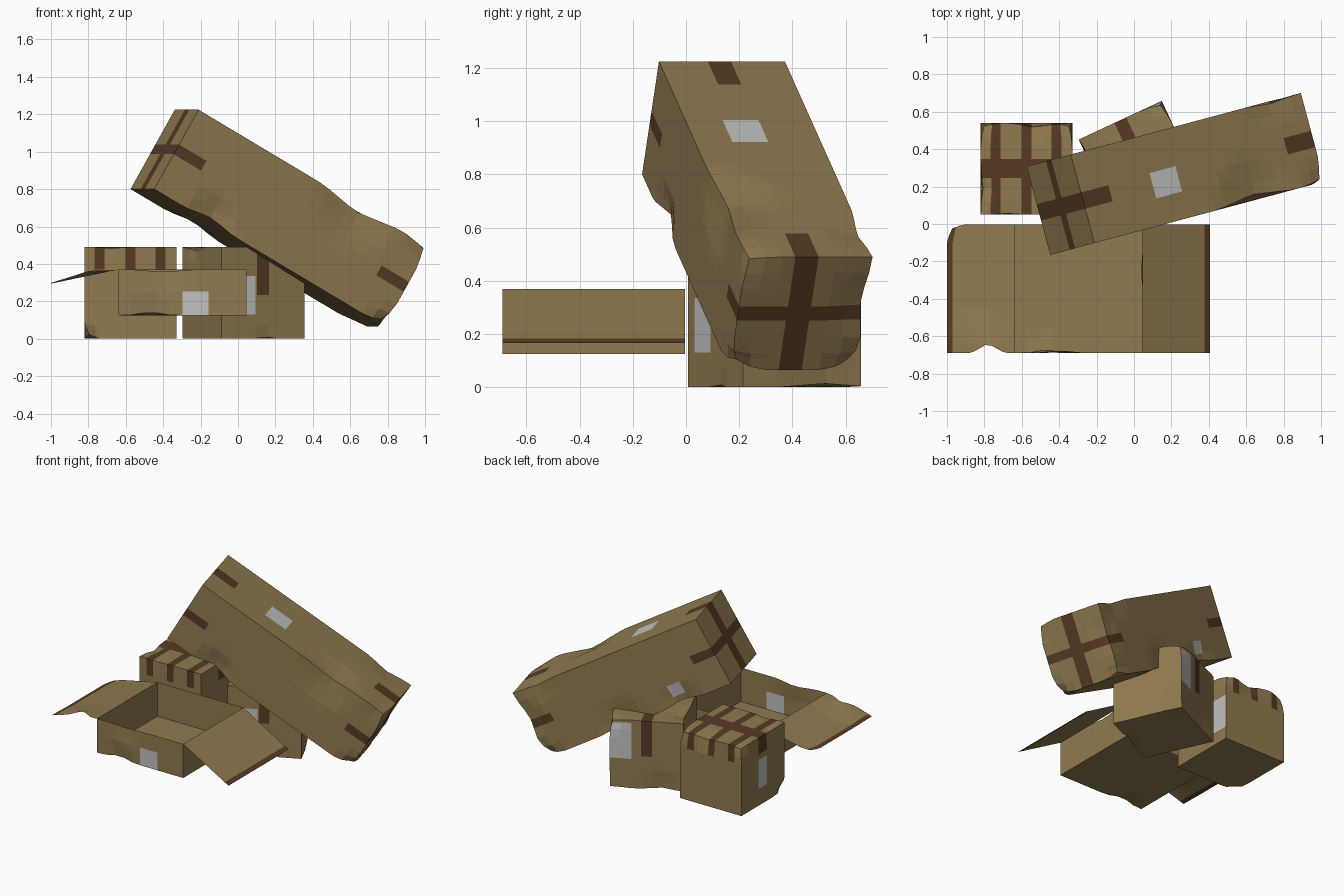
import bpy, bmesh
from math import radians, pi
from mathutils import Vector

if "Cube" in bpy.data.objects:
    bpy.data.objects.remove(bpy.data.objects["Cube"], do_unlink=True)


def material(name, rgb):
    m = bpy.data.materials.new(name)
    m.use_nodes = True
    m.diffuse_color = (*rgb, 1)
    bsdf = m.node_tree.nodes["Principled BSDF"]
    bsdf.inputs["Base Color"].default_value = (*rgb, 1)
    bsdf.inputs["Roughness"].default_value = 0.9
    return m


MATS = [material("cardboard", (0.28, 0.195, 0.08)),
        material("brown_tape", (0.095, 0.042, 0.017)),
        material("grey_label", (0.54, 0.54, 0.54))]
CARD, TAPE, LABEL = range(3)
ALL = (-9, 9)
S = 0.49          # standard carton side
H = S / 2


def finish(name, bm, loc, rot):
    me = bpy.data.meshes.new(name)
    bm.to_mesh(me)
    bm.free()
    for m in MATS:
        me.materials.append(m)
    ob = bpy.data.objects.new(name, me)
    ob.location, ob.rotation_euler = loc, rot
    bpy.context.collection.objects.link(ob)
    return ob


def dent(bm, point, radius, push):
    """Push vertices near a point, fading out with distance."""
    p = Vector(point)
    for v in bm.verts:
        d = (v.co - p).length
        if d < radius:
            v.co += push * (1 - d / radius)


def carton(name, size, loc, rot, patches=(), dents=(), open_top=False):
    """Carton cut into a grid; patches are (axis, side, range, range, colour)."""
    bm = bmesh.new()
    bmesh.ops.create_cube(bm, size=1)
    bmesh.ops.scale(bm, vec=size, verts=bm.verts)
    half = [s / 2 for s in size]
    for axis in range(3):
        n = round(size[axis] / 0.07)
        cuts = {round(-half[axis] + size[axis] * i / n, 3) for i in range(1, n)}
        for face_axis, side, r1, r2, col in patches:
            others = [a for a in range(3) if a != face_axis]
            if axis in others:
                cuts.update((r1, r2)[others.index(axis)])
        normal = Vector([float(a == axis) for a in range(3)])
        for c in sorted(cuts):
            if abs(c) < half[axis] - 0.001:
                bmesh.ops.bisect_plane(bm, geom=bm.verts[:] + bm.edges[:] + bm.faces[:],
                                       dist=1e-5, plane_co=normal * c, plane_no=normal)
    bm.normal_update()
    # Colour the faces lying inside each tape or label patch
    for f in bm.faces:
        c = f.calc_center_median()
        for axis, side, r1, r2, col in patches:
            u, v = [c[a] for a in range(3) if a != axis]
            if f.normal[axis] * side > 0.9 and r1[0] < u < r1[1] and r2[0] < v < r2[1]:
                f.material_index = col
    if open_top:
        top = [f for f in bm.faces if f.normal.z > 0.9]
        bmesh.ops.delete(bm, geom=top, context='FACES')
    # Crush edges and corners inwards
    for point, radius, depth in dents:
        push = Vector([(-1 if p > 0 else 1) if abs(p) > h - 0.01 else 0
                       for p, h in zip(point, half)])
        dent(bm, point, radius, push.normalized() * depth)
    return finish(name, bm, loc, rot)


def flap(name, length, width, hinge, rot, dents=()):
    """Thin lid flap with a tape strip on its free edge."""
    bm = bmesh.new()
    bmesh.ops.create_grid(bm, x_segments=12, y_segments=14, size=0.5)
    bmesh.ops.translate(bm, vec=(0.5, 0, 0), verts=bm.verts)
    bmesh.ops.scale(bm, vec=(length, width, 1), verts=bm.verts)
    for f in bm.faces:
        if f.calc_center_median().x > length * 0.92:
            f.material_index = TAPE
    for point, radius, push in dents:
        dent(bm, point, radius, Vector(push))
    return finish(name, bm, hinge, rot)


# Small carton with three tape strips and one crossing strip
strips = [(-0.192, -0.139), (-0.027, 0.026), (0.135, 0.188)]
band = (-0.048, 0.052)
patches = [(2, 1, ALL, band, TAPE)]
for r in strips:
    patches.append((2, 1, r, ALL, TAPE))
    patches += [(1, s, r, (0.125, 9), TAPE) for s in (-1, 1)]
patches += [(0, s, band, (0.125, 9), TAPE) for s in (-1, 1)]
patches += [(0, -1, band, (-0.125, 0.085), LABEL),
            (0, 1, (0.1, 9), (-0.155, 0.085), LABEL)]
carton("small_carton", (S, S, S), (-0.575, 0.295, H), (0, 0, 0), patches,
       [((-H, H, H), 0.1, 0.03), ((0.05, H, H), 0.12, 0.035),
        ((H, H, H), 0.1, 0.03), ((-H, -H, -H), 0.08, 0.04),
        ((-0.1, -H, H), 0.09, 0.01), ((-H, -0.1, H), 0.1, 0.02)])

# Turned carton with one tape strip over the top
strip = (-0.035, 0.035)
carton("turned_carton", (S, S, S), (0.03, 0.333, H), (0, 0, radians(25)),
       [(2, 1, strip, ALL, TAPE), (1, 1, strip, (-0.01, 9), TAPE),
        (1, -1, strip, (-0.01, 9), TAPE),
        (1, -1, (-0.185, -0.045), (-0.115, 0.09), LABEL),
        (1, 1, (0.1, 9), (-0.035, 0.225), LABEL)],
       [((H, H, H), 0.1, 0.03), ((-H, 0.1, H), 0.12, 0.03),
        ((H, 0.1, -H), 0.2, 0.02), ((0.02, -H, -H), 0.08, 0.015),
        ((-0.1, H, -H), 0.15, 0.02)])

# Long leaning carton with crossed tape on both ends
L = 3 * H
wide, thin = (-0.055, 0.035), (-0.03, 0.03)
patches = [(2, 1, (-0.295, -0.13), (-0.1, 0.04), LABEL),
           (1, 1, (-0.4, -0.3), (-0.2, -0.1), LABEL)]
for s, tail in ((-1, (-9, -L + 0.175)), (1, (L - 0.175, 9))):
    patches += [(0, s, wide, ALL, TAPE), (0, s, ALL, thin, TAPE),
                (2, 1, tail, wide, TAPE),
                (1, -1, tail, thin, TAPE), (1, 1, tail, thin, TAPE)]
carton("long_carton", (2 * L, S, S), (0.222, 0.268, 0.645),
       (0, radians(30), radians(15)), patches,
       [((0.3, -H, H), 0.24, 0.045), ((-0.38, -H, -H), 0.16, 0.04),
        ((L, -H, H), 0.12, 0.03), ((L, -H, -H), 0.1, 0.05),
        ((L, H, -H), 0.1, 0.05), ((0.55, H, H), 0.15, 0.02),
        ((L, H, 0.05), 0.15, 0.025), ((0.1, H, -H), 0.2, 0.03),
        ((-0.35, H, -H), 0.15, 0.03)])

# Open carton with its lid flaps folded out
W = 0.686
D = W / 2
carton("open_carton", (W, W, S / 2), (-0.297, -0.347, 0.2475), (0, 0, 0),
       [(1, -1, (0.0, 0.139), (-9, 0.005), LABEL)],
       [((-0.17, -D, -H / 2), 0.12, 0.025), ((-0.1, -D, H / 2), 0.15, 0.02),
        ((D, 0.1, H / 2), 0.1, 0.012)], open_top=True)
flap("right_flap", 0.415, W, (0.046, -0.347, 0.37), (0, radians(29.5), 0))
flap("left_flap", 0.368, W, (-0.64, -0.347, 0.37), (0, radians(11.8), pi),
     [((0.14, D, 0), 0.09, (0, -0.05, 0.01)),
      ((0.367, -D, 0), 0.08, (-0.03, 0.02, 0)),
      ((0.2, 0.3, 0), 0.2, (0, 0, 0.02))])
